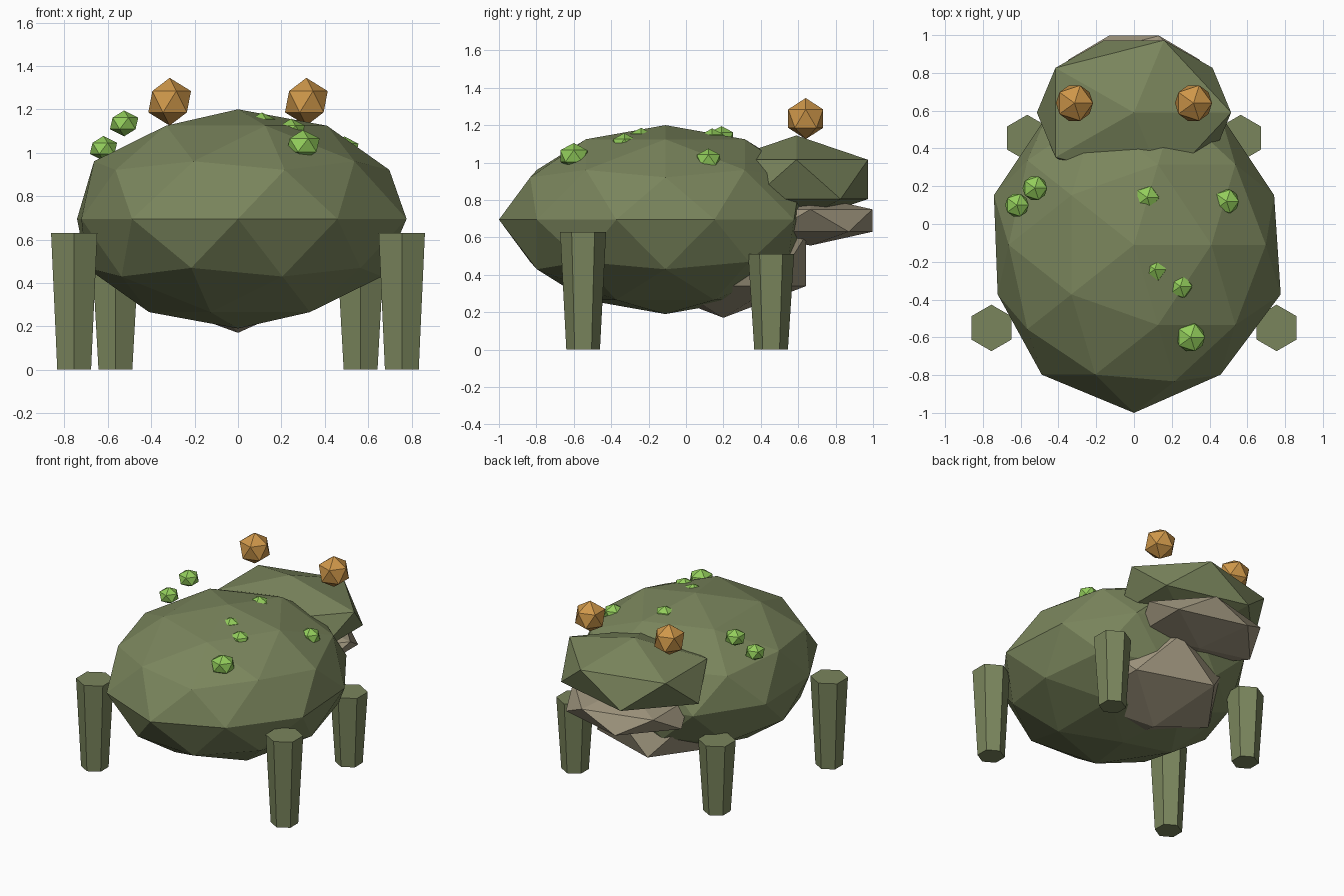
import bpy
import bmesh
from mathutils import Vector, Matrix

cube = bpy.data.objects.get("Cube")
if cube:
    bpy.data.objects.remove(cube, do_unlink=True)


def material(name, rgb):
    mat = bpy.data.materials.new(name)
    mat.use_nodes = True
    color = (*rgb, 1.0)
    mat.diffuse_color = color
    bsdf = next(n for n in mat.node_tree.nodes if n.type == 'BSDF_PRINCIPLED')
    bsdf.inputs["Base Color"].default_value = color
    bsdf.inputs["Roughness"].default_value = 0.9
    return mat


skin = material("olive_skin", (0.195, 0.235, 0.108))
pale = material("pale_underside", (0.35, 0.305, 0.21))
amber = material("amber_eye", (0.62, 0.31, 0.068))
lime = material("lime_wart", (0.29, 0.61, 0.105))


def finish(bm, name, location, mat):
    mesh = bpy.data.meshes.new(name)
    bm.to_mesh(mesh)
    bm.free()
    mesh.materials.append(mat)
    obj = bpy.data.objects.new(name, mesh)
    obj.location = location
    bpy.context.collection.objects.link(obj)
    return obj


def faceted_ball(name, location, radii, mat, detail=1, nudges=()):
    """Flat-shaded icosphere; nudges shift the vertex lying nearest a direction."""
    bm = bmesh.new()
    bmesh.ops.create_icosphere(bm, subdivisions=detail, radius=1.0)
    moves = [(min(bm.verts, key=lambda v: (v.co - Vector(d).normalized()).length), Vector(s))
             for d, s in nudges]
    bmesh.ops.scale(bm, vec=radii, verts=bm.verts)
    for vert, shift in moves:
        vert.co += shift
    return finish(bm, name, location, mat)


def leg(name, x, y, height):
    """Six-sided leg, narrower at the foot, with a point toward the back."""
    bm = bmesh.new()
    bmesh.ops.create_cone(bm, cap_ends=True, segments=6, radius1=0.09, radius2=0.123,
                          depth=height, matrix=Matrix.Translation((0, 0, height / 2)))
    # Keep a corner on the y axis
    if max(v.co.x for v in bm.verts) > max(v.co.y for v in bm.verts):
        bmesh.ops.rotate(bm, verts=bm.verts, cent=(0, 0, 0),
                         matrix=Matrix.Rotation(0.5236, 3, 'Z'))
    finish(bm, name, (x, y, 0), skin)


# Body, slightly uneven
faceted_ball("body", (0, -0.11, 0.695), (0.78, 0.85, 0.505), skin, 2, [
    ((0, -1, 0), (0, -0.04, 0)),
    ((0, 1, 0), (0, -0.08, 0)),
    ((0.95, -0.31, 0), (0.035, 0, 0)),
    ((-0.95, -0.31, 0), (-0.02 + 0.04, 0, 0)),
    ((-0.59, -0.81, 0), (-0.03, 0, 0)),
    ((-0.28, 0.85, -0.45), (0, -0.04, 0)),
    ((0.26, 0.81, -0.53), (0, -0.04, 0)),
])

# Head, jaw and throat
faceted_ball("head", (0, 0.59, 0.91), (0.575, 0.45, 0.235), skin)
faceted_ball("jaw", (0, 0.665, 0.69), (0.48, 0.39, 0.134), pale)
faceted_ball("throat", (0, 0.2, 0.477), (0.52, 0.52, 0.307), pale)

# Eyes and legs on both sides
for side, s in (("left", 1), ("right", -1)):
    faceted_ball(f"{side}_eye", (s * 0.315, 0.64, 1.235), (0.11, 0.11, 0.11), amber)
    leg(f"{side}_tall_leg", s * 0.755, -0.55, 0.63)
    leg(f"{side}_short_leg", s * 0.565, 0.455, 0.51)

# Warts: x, y, z, radius
warts = [
    (-0.62, 0.10, 1.02, 0.07),
    (-0.525, 0.19, 1.135, 0.073),
    (0.07, 0.14, 1.125, 0.07),
    (0.49, 0.12, 1.015, 0.073),
    (0.11, -0.24, 1.13, 0.068),
    (0.245, -0.33, 1.10, 0.07),
    (0.30, -0.60, 1.035, 0.085),
]
for i, (x, y, z, r) in enumerate(warts):
    faceted_ball(f"wart_{i + 1}", (x, y, z), (r, r, r * 0.82), lime)
